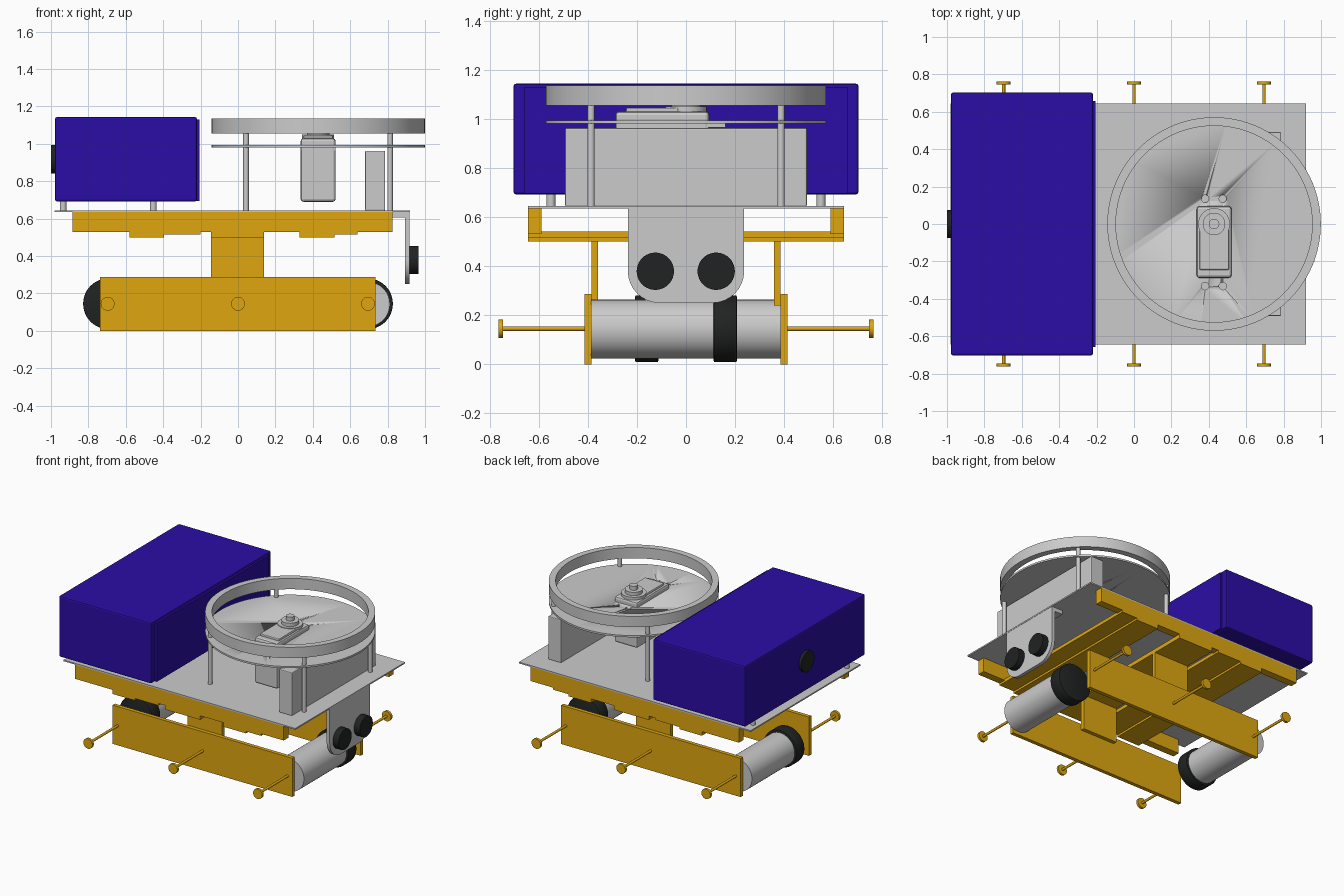
import bpy, bmesh
from math import pi, sin, cos
from mathutils import Matrix, Vector

if "Cube" in bpy.data.objects:
    bpy.data.objects.remove(bpy.data.objects["Cube"])


def mat(name, col):
    m = bpy.data.materials.new(name)
    m.diffuse_color = (*col, 1)
    m.use_nodes = True
    m.node_tree.nodes["Principled BSDF"].inputs["Base Color"].default_value = m.diffuse_color
    return m


YELLOW = mat("yellow", (0.74, 0.39, 0.005))
PURPLE = mat("purple", (0.024, 0.004, 0.38))
BLACK = mat("black", (0.015, 0.016, 0.016))


def finish(name, bm, m=None, smooth=False):
    bmesh.ops.recalc_face_normals(bm, faces=bm.faces)
    me = bpy.data.meshes.new(name)
    bm.to_mesh(me)
    bm.free()
    ob = bpy.data.objects.new(name, me)
    bpy.context.collection.objects.link(ob)
    if m:
        me.materials.append(m)
    if smooth:
        bpy.ops.object.select_all(action='DESELECT')
        ob.select_set(True)
        bpy.context.view_layer.objects.active = ob
        bpy.ops.object.shade_smooth_by_angle()
    return ob


def box(name, x, y, z, m=None, bevel=0):
    bm = bmesh.new()
    bmesh.ops.create_cube(bm, size=1)
    for v in bm.verts:
        v.co = Vector([(a + b) / 2 + c * (b - a) for (a, b), c in zip((x, y, z), v.co)])
    if bevel:
        bmesh.ops.bevel(bm, geom=bm.edges[:], offset=bevel, segments=2, affect='EDGES', profile=0.5)
    return finish(name, bm, m)


def cyl(name, x, y, z, r, axis, m=None, seg=32, bevel=0):
    """Cylinder along axis; the coordinate on that axis is a (start, end) pair."""
    c = [x, y, z]
    i = "xyz".index(axis)
    a, b = c[i]
    c[i] = (a + b) / 2
    rot = {"x": Matrix.Rotation(pi / 2, 4, 'Y'), "y": Matrix.Rotation(pi / 2, 4, 'X'),
           "z": Matrix.Identity(4)}[axis]
    bm = bmesh.new()
    bmesh.ops.create_cone(bm, cap_ends=True, segments=seg, radius1=r, radius2=r, depth=abs(b - a),
                          matrix=Matrix.Translation(c) @ rot)
    if bevel:
        rims = [e for e in bm.edges if any(len(f.verts) > 4 for f in e.link_faces)]
        bmesh.ops.bevel(bm, geom=rims, offset=bevel, segments=2, affect='EDGES', profile=0.5)
    return finish(name, bm, m, True)


def prism(name, pts, x0, x1, m=None):
    """Extrude a y-z outline along x."""
    bm = bmesh.new()
    f = bm.faces.new([bm.verts.new((x0, y, z)) for y, z in pts])
    ext = bmesh.ops.extrude_face_region(bm, geom=[f])["geom"]
    bmesh.ops.translate(bm, vec=(x1 - x0, 0, 0), verts=[g for g in ext if isinstance(g, bmesh.types.BMVert)])
    return finish(name, bm, m, True)


def lathe_ring(name, cx, ri, ro, z0, z1, seg=96):
    bm = bmesh.new()
    loops = [[bm.verts.new((cx + r * cos(2 * pi * i / seg), r * sin(2 * pi * i / seg), z)) for i in range(seg)]
             for r, z in ((ri, z0), (ro, z0), (ro, z1), (ri, z1))]
    for k in range(4):
        a, b = loops[k], loops[(k + 1) % 4]
        for i in range(seg):
            j = (i + 1) % seg
            bm.faces.new((a[i], a[j], b[j], b[i]))
    return finish(name, bm, None, True)


# Deck plate
box("deck_plate", (-0.98, 0.92), (-0.643, 0.643), (0.635, 0.645))

# Rear storage box with lid, rear button and standoffs
box("storage_box", (-0.978, -0.22), (-0.703, 0.703), (0.692, 1.143), PURPLE, 0.01)
box("storage_lid", (-0.222, -0.205), (-0.658, 0.658), (0.695, 1.13), PURPLE)
cyl("rear_button", (-1.0, -0.97), 0, 0.917, 0.076, 'x', BLACK)
for x in (-0.935, -0.453):
    for y in (-0.55, 0.55):
        cyl("box_standoff", x, y, (0.643, 0.695), 0.018, 'z', seg=20)

# Upper frame: rails and cross plates
for s in (-1, 1):
    box("frame_rail", (-0.885, 0.825), sorted((s * 0.588, s * 0.643)), (0.53, 0.635), YELLOW)
for x0, x1, x2 in ((-0.58, -0.395, -0.2), (0.33, 0.515, 0.64)):
    box("cross_plate", (x0, x1), (-0.643, 0.643), (0.5, 0.535), YELLOW)
    box("cross_step", (x1, x2), (-0.643, 0.643), (0.515, 0.54), YELLOW)
box("centre_cross_plate", (-0.145, 0.14), (-0.643, 0.643), (0.5, 0.53), YELLOW)

# Lower frame: side plates, hangers, side bumpers
for s in (-1, 1):
    box("hanger_plate", (-0.145, 0.14), sorted((s * 0.358, s * 0.386)), (0.24, 0.505), YELLOW)
    box("side_plate", (-0.738, 0.735), sorted((s * 0.386, s * 0.414)), (0, 0.287), YELLOW)
    for x in (-0.697, 0, 0.695):
        cyl("bumper_rod", x, (s * 0.41, s * 0.75), 0.145, 0.009, 'y', YELLOW, 16)
        cyl("bumper_disc", x, (s * 0.745, s * 0.763), 0.145, 0.037, 'y', YELLOW)

# Drive motors and wheels, opposite hand front and rear
for s in (-1, 1):
    cyl("drive_motor", s * 0.692, (-s * 0.387, s * 0.13), 0.143, 0.12, 'y', None, 48)
    cyl("drive_wheel", s * 0.692, (s * 0.113, s * 0.207), 0.145, 0.136, 'y', BLACK, 48, 0.005)

# Distance sensor bracket
arc = lambda y, a0: [(y + 0.13 * cos(a0 + pi / 16 * i), 0.38 + 0.13 * sin(a0 + pi / 16 * i)) for i in range(9)]
prism("sensor_bracket", [(-0.237, 0.636)] + arc(-0.107, pi) + arc(0.107, 1.5 * pi) + [(0.237, 0.636)],
      0.893, 0.918)
box("bracket_flange", (0.825, 0.9), (-0.237, 0.237), (0.607, 0.636))
for y in (-0.125, 0.123):
    cyl("sensor_eye", (0.9, 0.966), y, 0.379, 0.076, 'x', BLACK, 40)

# Upright battery
box("battery", (0.68, 0.787), (-0.492, 0.492), (0.643, 0.963), None, 0.006)

# Turntable: perforated disc, ring and posts
CX = 0.428
disc = cyl("turntable_disc", CX, 0, (0.98, 0.993), 0.571, 'z', None, 96)
for x in (0.38, 0.475):
    for y in (0.135, -0.332):
        cutter = cyl("hole_cutter", x, y, (0.95, 1.02), 0.02, 'z', None, 20)
        cutter.hide_render = True
        cutter.hide_viewport = True
        mod = disc.modifiers.new("hole", 'BOOLEAN')
        mod.operation = 'DIFFERENCE'
        mod.object = cutter
lathe_ring("turntable_ring", CX, 0.525, 0.571, 1.055, 1.135)
for sx in (-1, 1):
    for sy in (-1, 1):
        cyl("turntable_post", CX + sx * 0.385, sy * 0.387, (0.643, 1.06), 0.015, 'z', None, 20)

# Servo motor in the disc
box("servo_body", (0.335, 0.522), (-0.288, 0.095), (0.69, 1.03), None, 0.015)
box("servo_flange", (0.337, 0.52), (-0.285, 0.16), (0.965, 0.98))
box("servo_cap", (0.35, 0.508), (-0.245, -0.03), (1.02, 1.045), None, 0.006)
cyl("servo_gear_cover", CX, 0, (1.02, 1.05), 0.085, 'z')
cyl("servo_hub", CX, 0, (1.04, 1.075), 0.06, 'z')
cyl("servo_shaft", CX, 0, (1.07, 1.105), 0.028, 'z')
